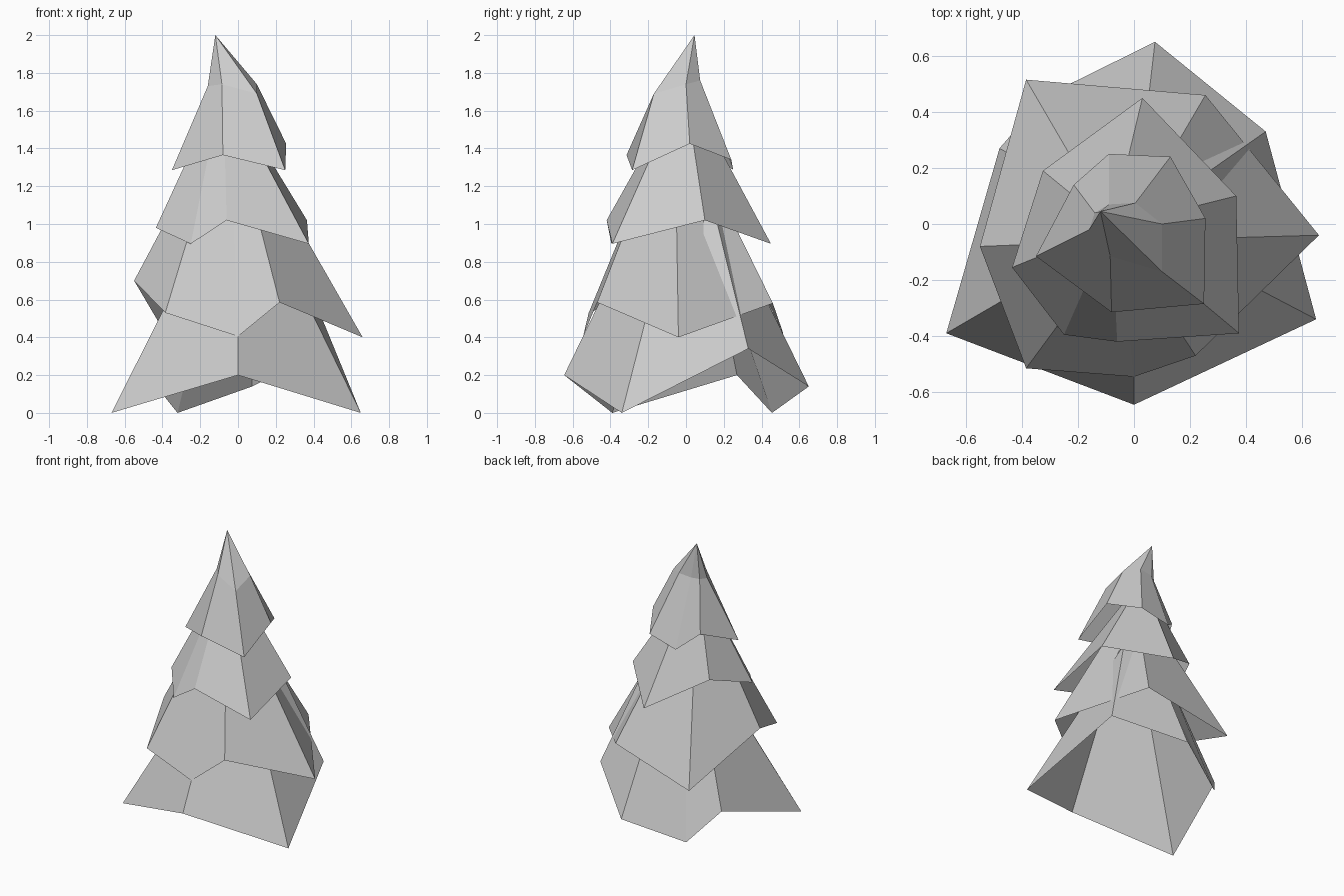
import bpy

# Remove the default cube
cube = bpy.data.objects.get("Cube")
if cube:
    bpy.data.objects.remove(cube, do_unlink=True)

# Single flat colour
grey = bpy.data.materials.new("light_grey")
grey.use_nodes = True
colour = (0.6, 0.6, 0.6, 1.0)
grey.diffuse_color = colour
grey.node_tree.nodes["Principled BSDF"].inputs["Base Color"].default_value = colour


def shrink(rim, centre, factor, lift):
    """Copy a rim, pulled towards the centre line and raised."""
    return [(centre[0] + (x - centre[0]) * factor,
             centre[1] + (y - centre[1]) * factor,
             z + lift) for x, y, z in rim]


def branch_tier(name, rings, tip):
    """Open, flat-shaded skirt: rings of equal length, closed by a tip."""
    count = len(rings[0])
    verts = [point for ring in rings for point in ring] + [tip]
    tip_index = len(verts) - 1
    faces = []
    for level in range(len(rings)):
        base = level * count
        for i in range(count):
            a, b = base + i, base + (i + 1) % count
            if level + 1 < len(rings):
                faces.append((a, b, b + count, a + count))
            else:
                faces.append((a, b, tip_index))
    mesh = bpy.data.meshes.new(name)
    mesh.from_pydata(verts, [], faces)
    mesh.materials.append(grey)
    mesh.update()
    tier = bpy.data.objects.new(name, mesh)
    bpy.context.collection.objects.link(tier)
    return tier


# Bottom tier: wide jagged skirt
rim = [(-.67, -.39, 0), (0, -.645, .2), (.65, -.34, 0), (.47, .33, .34),
       (.075, .65, .14), (-.32, .455, 0), (-.48, .27, .2)]
branch_tier("bottom_branches", [rim, shrink(rim, (0, 0), .45, .73)], (0, 0, 1.4))

# Lower middle tier
rim = [(-.55, -.08, .7), (-.385, -.515, .53), (0, -.545, .405), (.22, -.47, .585),
       (.66, -.04, .4), (.255, .46, .58), (-.385, .515, .42)]
branch_tier("lower_middle_branches", [rim], (-.05, -.06, 1.64))

# Upper middle tier
rim = [(-.435, -.155, .98), (-.25, -.395, .895), (-.06, -.42, 1.02), (.375, -.39, .895),
       (.365, .1, 1.02), (.03, .45, .895), (-.325, .19, 1.1)]
branch_tier("upper_middle_branches", [rim], (-.08, -.01, 1.75))

# Top tier: skirt, shoulder ring and leaning tip
rim = [(-.35, -.115, 1.285), (-.08, -.315, 1.365), (.25, -.285, 1.285), (.255, .02, 1.425),
       (.13, .24, 1.34), (-.09, .25, 1.285), (-.215, .14, 1.39)]
shoulder = [(-.16, -.02, 1.73), (-.085, -.115, 1.74), (.1, -.17, 1.69), (.1, 0, 1.74),
            (.005, .075, 1.76), (-.09, .07, 1.75), (-.14, .04, 1.74)]
branch_tier("top_branches", [rim, shoulder], (-.12, .045, 2))
